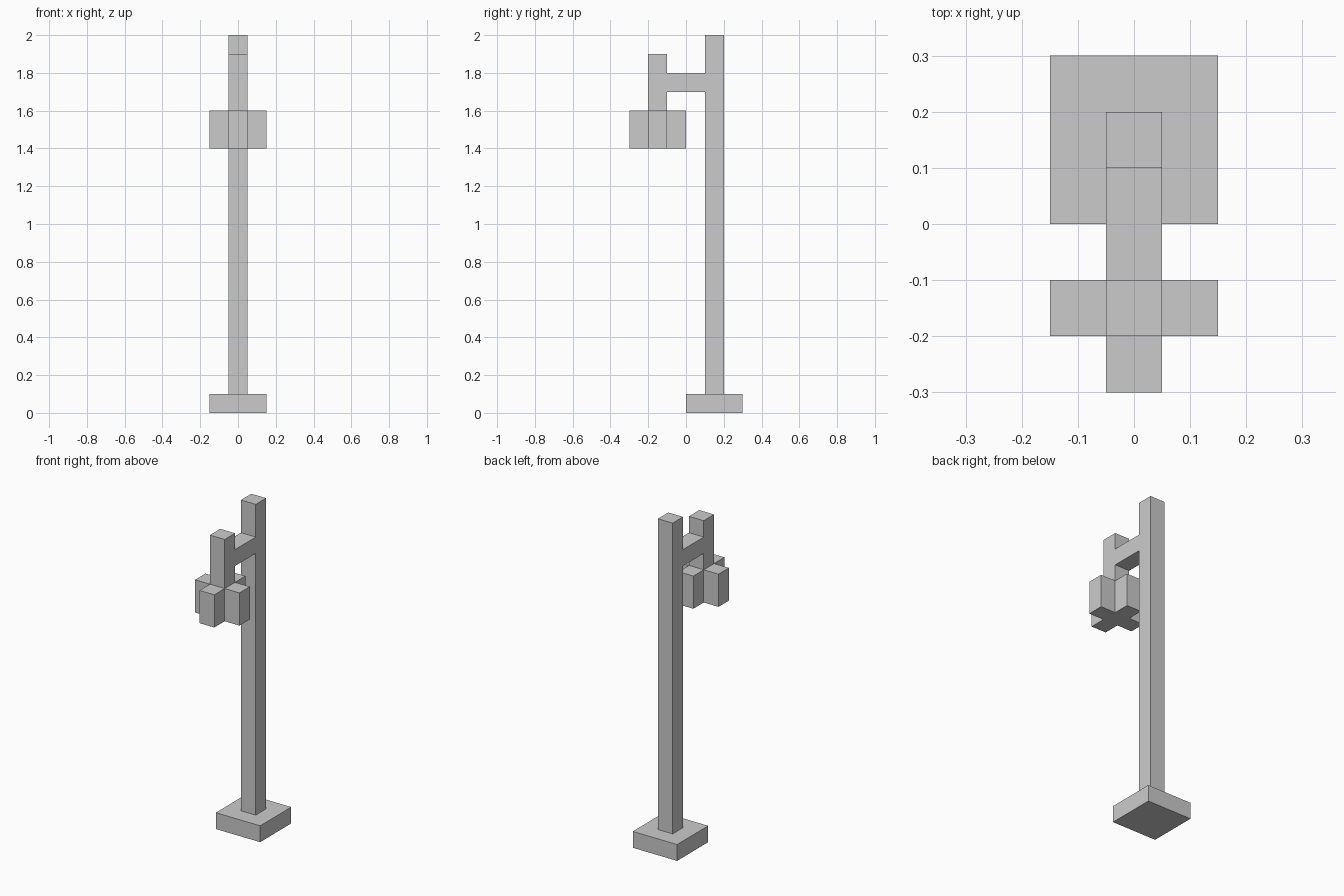
import bpy
import bmesh

if "Cube" in bpy.data.objects:
    bpy.data.objects.remove(bpy.data.objects["Cube"])


def prism(name, outline, z0, z1):
    """Extrude an xy outline from z0 up to z1."""
    bm = bmesh.new()
    face = bm.faces.new([bm.verts.new((x, y, z0)) for x, y in outline])
    ext = bmesh.ops.extrude_face_region(bm, geom=[face])["geom"]
    top = [g for g in ext if isinstance(g, bmesh.types.BMVert)]
    bmesh.ops.translate(bm, verts=top, vec=(0, 0, z1 - z0))
    bmesh.ops.recalc_face_normals(bm, faces=bm.faces[:])
    mesh = bpy.data.meshes.new(name)
    bm.to_mesh(mesh)
    bm.free()
    obj = bpy.data.objects.new(name, mesh)
    bpy.context.collection.objects.link(obj)
    return obj


def box(name, half_x, y0, y1, z0, z1):
    outline = [(-half_x, y0), (half_x, y0), (half_x, y1), (-half_x, y1)]
    return prism(name, outline, z0, z1)


T = 0.05  # half thickness of every beam

# Foot and upright
box("base", 0.15, 0.0, 0.3, 0.0, 0.1)
box("post", T, 0.1, 0.2, 0.1, 2.0)

# Bracket reaching forward and the hanger it carries
box("arm", T, -0.1, 0.1, 1.7, 1.8)
box("hanger", T, -0.2, -0.1, 1.6, 1.9)

# Plus-shaped lantern: one corner notch turned four times about its centre
plus = []
for c, s in ((1, 0), (0, 1), (-1, 0), (0, -1)):
    for x, y in ((0.15, -T), (0.15, T), (T, T)):
        plus.append((c * x - s * y, s * x + c * y - 0.15))
prism("lantern", plus, 1.4, 1.6)
